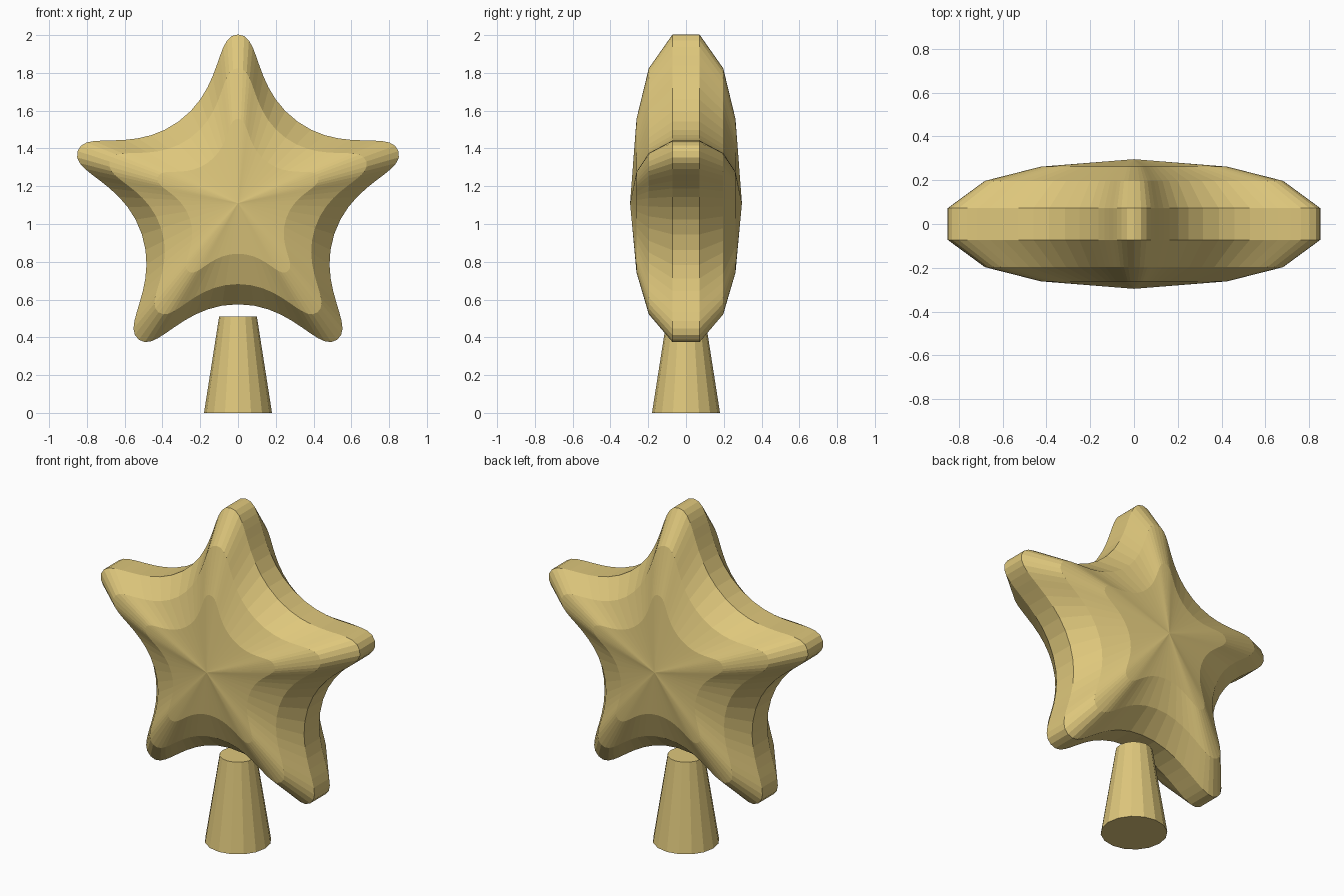
import bpy, bmesh, math
from mathutils import Vector, Matrix
from mathutils.geometry import interpolate_bezier

if "Cube" in bpy.data.objects:
    bpy.data.objects.remove(bpy.data.objects["Cube"])

gold = bpy.data.materials.new("Gold")
gold.use_nodes = True
gold.diffuse_color = (0.73, 0.57, 0.2, 1)
gold.node_tree.nodes["Principled BSDF"].inputs["Base Color"].default_value = gold.diffuse_color

POINTS = 5
CENTRE = Vector((0, 0, 1.11))
TIP, VALLEY = 0.893, 0.535
STEPS = 10


def make_object(name, bm):
    bmesh.ops.recalc_face_normals(bm, faces=bm.faces)
    mesh = bpy.data.meshes.new(name)
    bm.to_mesh(mesh)
    bm.free()
    mesh.materials.append(gold)
    obj = bpy.data.objects.new(name, mesh)
    bpy.context.collection.objects.link(obj)
    return obj


def star_outline():
    # Half an arm as one curve from rounded tip to soft valley, mirrored and repeated
    half = math.pi / POINTS
    tip = Vector((0, 0, TIP))
    valley = Vector((math.sin(half), 0, math.cos(half))) * VALLEY
    along = Vector((-math.cos(half), 0, math.sin(half)))
    curve = interpolate_bezier(tip, tip + Vector((0.125, 0, 0)),
                               valley + along * 0.3, valley, STEPS + 1)
    mirrored = [Vector((-p.x, 0, p.z)) for p in reversed(curve[1:-1])]
    arm = mirrored + list(curve)
    return [Matrix.Rotation(2 * half * i, 3, 'Y') @ p
            for i in range(POINTS) for p in arm]


# Star: shrinking copies of the outline rise to a central peak on both sides
bm = bmesh.new()
outline = star_outline()
layers = [(0.5, 0.262), (0.8, 0.197), (1, 0.072)]
sections = [(s, -y) for s, y in layers] + [(s, y) for s, y in reversed(layers)]
rings = [[bm.verts.new(CENTRE + p * s + Vector((0, y, 0))) for p in outline]
         for s, y in sections]
n = len(outline)
for a, b in zip(rings, rings[1:]):
    for i in range(n):
        j = (i + 1) % n
        bm.faces.new((a[i], a[j], b[j], b[i]))
for ring, y in ((rings[0], -0.296), (rings[-1], 0.296)):
    peak = bm.verts.new(CENTRE + Vector((0, y, 0)))
    for i in range(n):
        bm.faces.new((ring[i], ring[(i + 1) % n], peak))
make_object("star", bm)

# Tapered socket below the star
bm = bmesh.new()
bmesh.ops.create_cone(bm, cap_ends=True, segments=16, radius1=0.18, radius2=0.1,
                      depth=0.51, matrix=Matrix.Translation((0, 0, 0.255)))
make_object("base_cone", bm)
